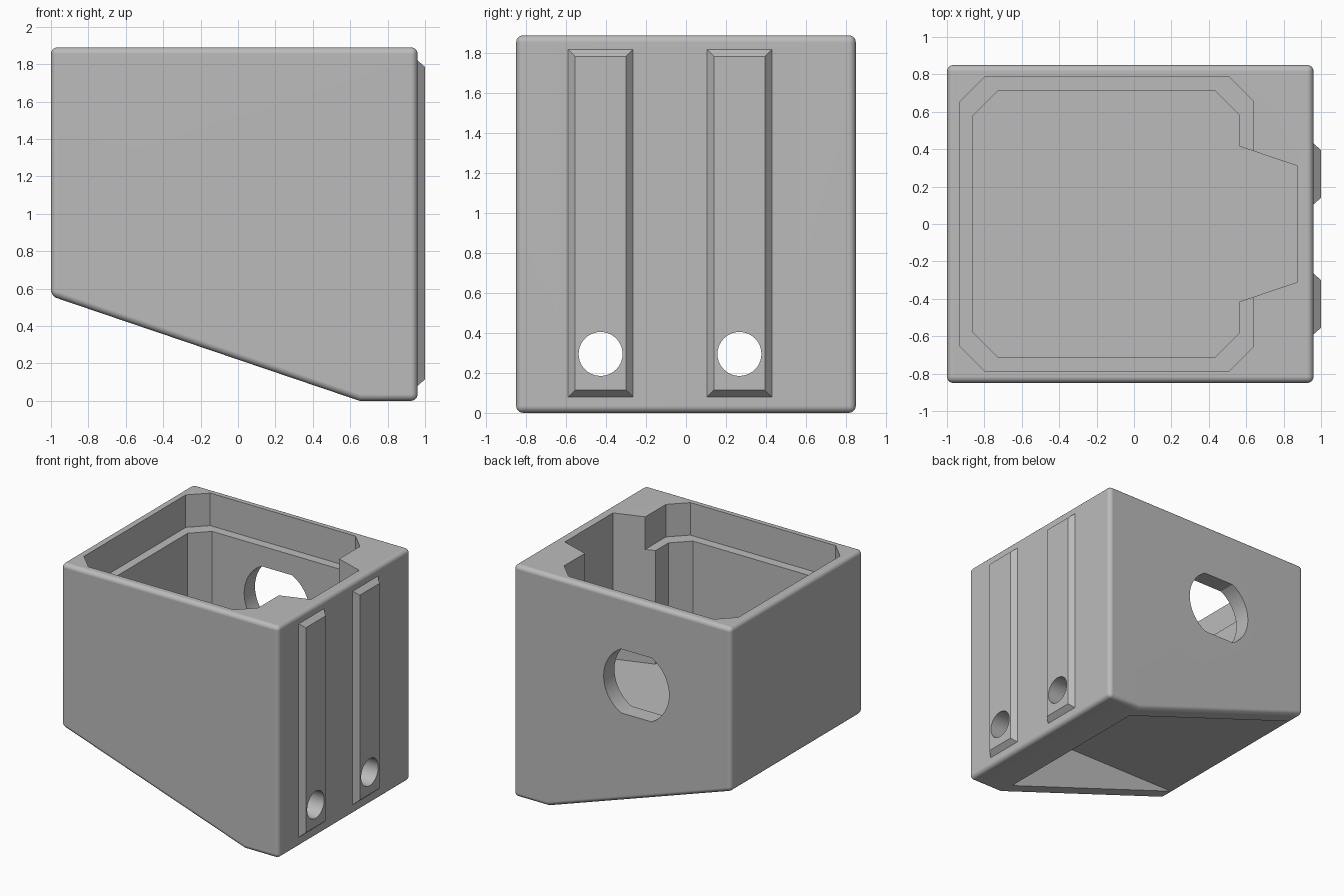
import bpy, bmesh, math
from mathutils import Vector

cube = bpy.data.objects.get("Cube")
if cube:
    bpy.data.objects.remove(cube, do_unlink=True)

# Single flat colour
grey = bpy.data.materials.new("plain grey")
grey.use_nodes = True
grey.diffuse_color = (0.5, 0.5, 0.5, 1)
grey.node_tree.nodes["Principled BSDF"].inputs["Base Color"].default_value = (0.5, 0.5, 0.5, 1)


def loft(name, start, end, bevel=0.0):
    """Closed solid between two matching loops of 3D points."""
    bm = bmesh.new()
    a = [bm.verts.new(p) for p in start]
    b = [bm.verts.new(p) for p in end]
    bm.faces.new(a)
    bm.faces.new(b)
    for i in range(len(a)):
        j = (i + 1) % len(a)
        bm.faces.new((a[i], a[j], b[j], b[i]))
    bmesh.ops.recalc_face_normals(bm, faces=bm.faces)
    if bevel:
        edges = [e for e in bm.edges if e.calc_face_angle() > math.radians(30)]
        bmesh.ops.bevel(bm, geom=edges, offset=bevel, segments=5, profile=0.5,
                        affect='EDGES', clamp_overlap=True)
    mesh = bpy.data.meshes.new(name)
    bm.to_mesh(mesh)
    bm.free()
    mesh.materials.append(grey)
    obj = bpy.data.objects.new(name, mesh)
    bpy.context.collection.objects.link(obj)
    return obj


def upright(name, outline, z0, z1):
    return loft(name, [(x, y, z0) for x, y in outline], [(x, y, z1) for x, y in outline])


def across(name, outline, y0, y1, bevel=0.0):
    return loft(name, [(x, y0, z) for x, z in outline], [(x, y1, z) for x, z in outline], bevel)


def octagon(x0, x1, h, c):
    return [(x0 + c, -h), (x1 - c, -h), (x1, -h + c), (x1, h - c),
            (x1 - c, h), (x0 + c, h), (x0, h - c), (x0, -h + c)]


def rect_x(x, y0, y1, z0, z1):
    return [(x, y0, z0), (x, y1, z0), (x, y1, z1), (x, y0, z1)]


def combine(target, tool, operation):
    mod = target.modifiers.new(operation.lower(), 'BOOLEAN')
    mod.object = tool
    mod.operation = operation
    mod.solver = 'EXACT'
    bpy.context.view_layer.objects.active = target
    bpy.ops.object.modifier_apply(modifier=mod.name)
    bpy.data.objects.remove(tool, do_unlink=True)


TOP, FLOOR, LEDGE, CEILING = 1.89, 0.70, 1.625, 0.55
HALF = 0.85

# Outer housing with a sloped underside
housing = across("housing", [(-1, TOP), (0.96, TOP), (0.96, 0), (0.65, 0), (-1, 0.56)],
                 -HALF, HALF, bevel=0.035)

# Raised pads with tapered borders on the side
PADS = (-0.4275, 0.2675)
for y in PADS:
    pad = loft("pad", rect_x(0.92, y - 0.1975, y + 0.1975, 0.045, 1.855),
               rect_x(1.0, y - 0.1275, y + 0.1275, 0.115, 1.785))
    combine(housing, pad, 'UNION')

# Main pocket, shallow ledge and tapered side notch, all open at the top
combine(housing, upright("pocket", octagon(-0.86, 0.565, 0.71, 0.13), FLOOR, 2.1), 'DIFFERENCE')
combine(housing, upright("ledge", octagon(-0.93, 0.64, 0.785, 0.13), LEDGE, 2.1), 'DIFFERENCE')
notch = [(0.4, -0.47), (0.875, -0.31), (0.875, 0.31), (0.4, 0.47)]
combine(housing, upright("notch", notch, FLOOR, 2.1), 'DIFFERENCE')

# Hollow under the floor, open along the slope
hollow = [(-1.2, CEILING), (0.64, CEILING), (0.64, -0.2), (-1.2, -0.2)]
combine(housing, across("hollow", hollow, -0.71, 0.71), 'DIFFERENCE')

# Round window with flat top and bottom in the back wall
radius, flat = 0.295, 0.26
limit = math.asin(flat / radius)
window = []
for base in (0, math.pi):
    for i in range(17):
        a = base - limit + 2 * limit * i / 16
        window.append((-0.147 + radius * math.cos(a), 1.2 + radius * math.sin(a)))
combine(housing, across("window", window, 0.6, 1.0), 'DIFFERENCE')

# Bolt holes through the pads into the hollow
for y in PADS:
    ring = [(y + 0.11 * math.cos(math.tau * i / 40), 0.295 + 0.11 * math.sin(math.tau * i / 40))
            for i in range(40)]
    hole = loft("bolt_hole", [(0.5, u, v) for u, v in ring], [(1.1, u, v) for u, v in ring])
    combine(housing, hole, 'DIFFERENCE')

# Smooth rounded edges, flat walls
bpy.ops.object.select_all(action='DESELECT')
housing.select_set(True)
bpy.context.view_layer.objects.active = housing
bpy.ops.object.shade_smooth_by_angle(angle=math.radians(25))
weighted = housing.modifiers.new("weighted normals", 'WEIGHTED_NORMAL')
weighted.keep_sharp = True
